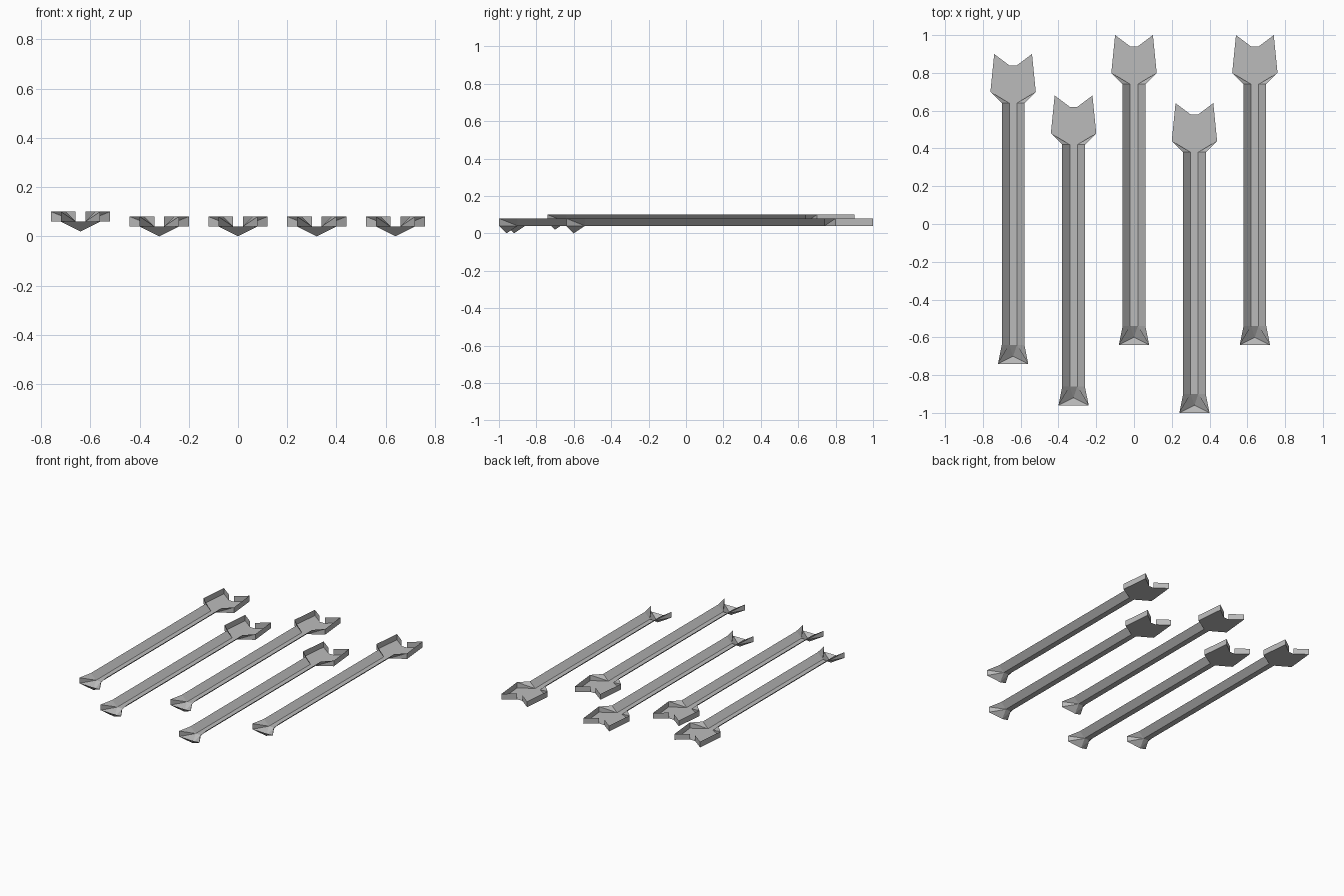
import bpy
import bmesh

cube = bpy.data.objects.get("Cube")
if cube:
    bpy.data.objects.remove(cube, do_unlink=True)

grey = bpy.data.materials.new("plain_grey")
grey.use_nodes = True
colour = (0.5, 0.5, 0.5, 1)
grey.diffuse_color = colour
grey.node_tree.nodes["Principled BSDF"].inputs["Base Color"].default_value = colour

FLOOR, RIM = 0.04, 0.08

# Half outline in plan, tip to notch: floor edge and rim edge of the trough
floor_edge = [(0.08, -0.82), (0.02, -0.72), (0.02, 0.56),
              (0.12, 0.62), (0.10, 0.82), (0.02, 0.76)]
rim_edge = [(0.08, -0.82), (0.06, -0.72), (0.06, 0.56),
            (0.12, 0.62), (0.10, 0.82), (0.02, 0.76)]


def make_trough_mesh():
    bm = bmesh.new()
    low = [bm.verts.new((x, y, FLOOR)) for x, y in floor_edge]
    high = [bm.verts.new((x, y, RIM)) for x, y in rim_edge]
    # Centre line: front lip, pointed pit, shaft start, head start, notch
    lip, pit, start, neck, notch = [
        bm.verts.new((0, y, z)) for y, z in
        ((-0.82, FLOOR), (-0.78, 0), (-0.72, FLOOR), (0.56, FLOOR), (0.76, FLOOR))]

    # Side walls, with the flares at both ends folded along a diagonal
    for i in range(len(low) - 1):
        a, b, c, d = low[i], low[i + 1], high[i + 1], high[i]
        if i == 0:
            bm.faces.new((a, b, d))
            bm.faces.new((b, c, d))
        elif i == 2:
            bm.faces.new((a, b, c))
            bm.faces.new((a, c, d))
        else:
            bm.faces.new((a, b, c, d))

    # Pit under the tip, shaft floor and head floor
    bm.faces.new((lip, low[0], pit))
    bm.faces.new((low[0], low[1], pit))
    bm.faces.new((pit, low[1], start))
    bm.faces.new((start, low[1], low[2], neck))
    bm.faces.new((neck, low[2], low[3], low[4], low[5], notch))

    bmesh.ops.recalc_face_normals(bm, faces=bm.faces)
    bm.faces.ensure_lookup_table()
    if bm.faces[-1].normal.z < 0:
        bmesh.ops.reverse_faces(bm, faces=bm.faces)
    mesh = bpy.data.meshes.new("notched_trough")
    bm.to_mesh(mesh)
    bm.free()
    mesh.materials.append(grey)
    return mesh


# Five copies lie side by side, staggered lengthwise
trough = make_trough_mesh()
layout = [("far_right", -0.64, 0.08, 0.02), ("right", -0.32, -0.14, 0),
          ("middle", 0, 0.18, 0), ("left", 0.32, -0.18, 0),
          ("far_left", 0.64, 0.18, 0)]
for side, x, y, z in layout:
    ob = bpy.data.objects.new(side + "_notched_bar", trough)
    ob.location = (x, y, z)
    bpy.context.collection.objects.link(ob)
    mirror = ob.modifiers.new("Mirror", "MIRROR")
    mirror.use_axis[0] = True
    mirror.use_clip = True
